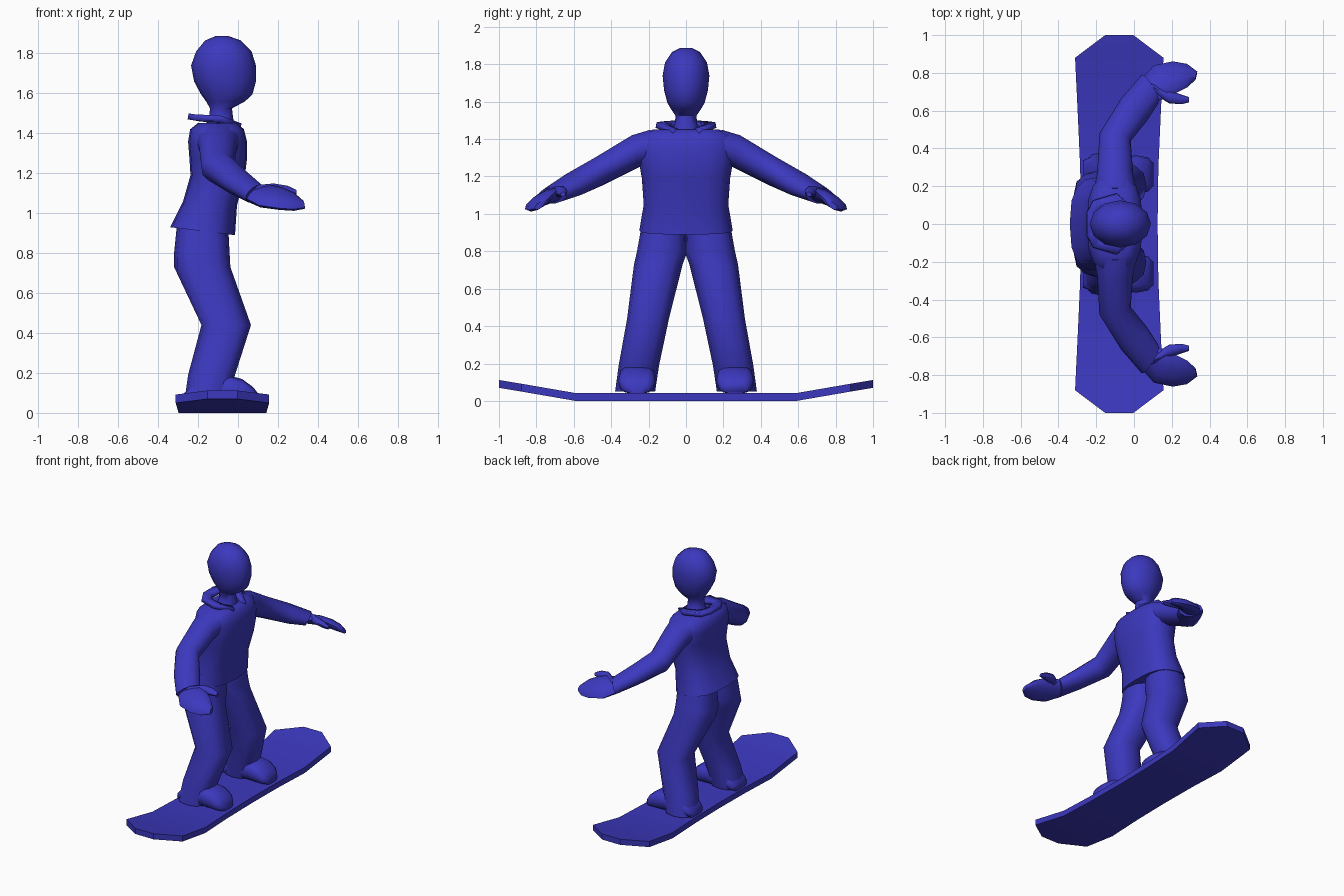
import bpy, bmesh, math
from mathutils import Vector

if "Cube" in bpy.data.objects:
    bpy.data.objects.remove(bpy.data.objects["Cube"])

blue = bpy.data.materials.new("blue")
blue.diffuse_color = (0.045, 0.04, 0.52, 1)
blue.use_nodes = True
blue.node_tree.nodes["Principled BSDF"].inputs["Base Color"].default_value = blue.diffuse_color


def finish(name, bm, mirror=False, angle=50):
    bmesh.ops.recalc_face_normals(bm, faces=bm.faces)
    me = bpy.data.meshes.new(name)
    bm.to_mesh(me)
    bm.free()
    me.materials.append(blue)
    ob = bpy.data.objects.new(name, me)
    bpy.context.collection.objects.link(ob)
    if mirror:
        m = ob.modifiers.new("mirror", 'MIRROR')
        m.use_axis = (False, True, False)
        m.use_mirror_merge = False
    bpy.ops.object.select_all(action='DESELECT')
    ob.select_set(True)
    bpy.context.view_layer.objects.active = ob
    bpy.ops.object.shade_smooth_by_angle(angle=math.radians(angle))
    return ob


def loft(name, rings, n=12, power=2.0, mirror=False, angle=50):
    """Skin rounded rings given as (centre, half axis u, half axis v)."""
    bm = bmesh.new()
    e = 2 / power
    loops = []
    for c, u, v in rings:
        loop = []
        for i in range(n):
            a = 2 * math.pi * i / n
            ca, sa = math.cos(a), math.sin(a)
            p = (Vector(c) + Vector(u) * math.copysign(abs(ca) ** e, ca)
                 + Vector(v) * math.copysign(abs(sa) ** e, sa))
            loop.append(bm.verts.new(p))
        loops.append(loop)
    for a, b in zip(loops, loops[1:]):
        for i in range(n):
            j = (i + 1) % n
            bm.faces.new((a[i], a[j], b[j], b[i]))
    bm.faces.new(loops[0])
    bm.faces.new(loops[-1])
    return finish(name, bm, mirror, angle)


def level(z, x0, x1, ry, y=0, tilt=0):
    """Horizontal ring from back x0 to front x1; tilt raises the front."""
    r = (x1 - x0) / 2
    return ((x0 + r, y, z), (r, 0, tilt), (0, ry, 0))


# Snowboard: outline stations (y, half width, underside height)
bm = bmesh.new()
half = [(0, .203, 0), (.30, .207, 0), (.59, .22, 0), (.88, .234, .05), (1, .075, .07)]
stations = [(-y, w, z) for y, w, z in half[:0:-1]] + half
rows = []
for y, w, z in stations:
    rows.append([bm.verts.new((-.078 + sx * w, y, z + dz))
                 for sx, dz in ((-1, 0), (1, 0), (1, .042), (-1, .042))])
for a, b in zip(rows, rows[1:]):
    for i in range(4):
        j = (i + 1) % 4
        bm.faces.new((a[i], a[j], b[j], b[i]))
bm.faces.new(rows[0])
bm.faces.new(rows[-1])
finish("snowboard", bm, angle=30)

# Head and neck
loft("head", [
    level(1.42, -.17, -.01, .085), level(1.48, -.145, -.025, .06),
    level(1.525, -.14, -.03, .056), level(1.56, -.16, .035, .08),
    level(1.595, -.185, .072, .10), level(1.66, -.22, .09, .117),
    level(1.74, -.235, .09, .125), level(1.81, -.21, .068, .112),
    level(1.865, -.165, .015, .075), level(1.888, -.11, -.05, .03)], n=12)

# Jacket body
loft("jacket", [
    level(.91, -.34, -.015, .25, tilt=-.02), level(1.05, -.275, -.005, .226, tilt=-.01),
    level(1.19, -.238, .035, .236), level(1.27, -.243, .045, .25),
    level(1.36, -.25, .045, .262), level(1.42, -.24, .03, .245),
    level(1.452, -.2, -.005, .175)], n=16, power=2.7)

# Collar: flared band, open at the front
bm = bmesh.new()
inner = [(-.02, .045, 1.44), (-.07, .085, 1.455), (-.15, .085, 1.47), (-.19, .045, 1.475)]
outer = [(.015, .07, 1.435), (-.09, .16, 1.475), (-.215, .125, 1.48), (-.25, .06, 1.485)]
strips = [[bm.verts.new(p) for p in half] +
          [bm.verts.new((x, -y, z)) for x, y, z in half[::-1]] for half in (inner, outer)]
for i in range(7):
    bm.faces.new((strips[0][i], strips[0][i + 1], strips[1][i + 1], strips[1][i]))
ob = finish("collar", bm)
s = ob.modifiers.new("thickness", 'SOLIDIFY')
s.thickness = .03
s.offset = 0

# Sleeves
loft("sleeve", [
    ((-.10, .17, 1.365), (.115, 0, 0), (0, .02, .085)),
    ((-.10, .27, 1.335), (.095, 0, 0), (0, .02, .085)),
    ((-.10, .46, 1.23), (.083, -.02, 0), (.01, .02, .075)),
    ((.0, .605, 1.155), (.068, -.06, 0), (.01, .015, .062)),
    ((.085, .715, 1.098), (.045, -.075, .012), (.015, .015, .043))],
    n=12, mirror=True)

# Mitten palms and thumbs
loft("hand", [
    ((.07, .70, 1.10), (-.04, .055, -.02), (.01, .01, .032)),
    ((.14, .755, 1.085), (-.035, .085, -.045), (0, .015, .033)),
    ((.215, .778, 1.073), (-.01, .083, -.048), (0, .015, .03)),
    ((.28, .785, 1.058), (0, .063, -.038), (0, .012, .026)),
    ((.33, .785, 1.043), (.005, .022, -.015), (0, .006, .015))], n=10, mirror=True)
loft("thumb", [
    ((.10, .715, 1.11), (-.02, .035, -.01), (0, .01, .032)),
    ((.18, .675, 1.122), (-.005, .036, -.01), (0, .006, .027)),
    ((.25, .66, 1.115), (0, .026, -.008), (0, .005, .022)),
    ((.292, .658, 1.105), (0, .014, -.004), (0, .003, .012))], n=8, mirror=True)

# Trouser legs
loft("trouser_leg", [
    level(.95, -.305, -.05, .118, .117), level(.80, -.32, -.042, .135, .127),
    level(.73, -.32, -.038, .130, .148), level(.44, -.183, .065, .112, .203),
    level(.19, -.25, -.015, .108, .252), level(.05, -.27, -.05, .107, .272)],
    n=12, power=2.5, mirror=True)


# Boots: rings along x, flat on the board
def boot_ring(x, top, ry):
    h = (top - .04) / 2
    return ((x, .262, .04 + h), (0, ry, 0), (0, 0, h))


loft("boot", [
    boot_ring(-.27, .10, .075), boot_ring(-.22, .15, .095), boot_ring(-.05, .188, .098),
    boot_ring(.02, .17, .1), boot_ring(.075, .13, .09), boot_ring(.102, .095, .06)],
    n=12, power=3, mirror=True)
